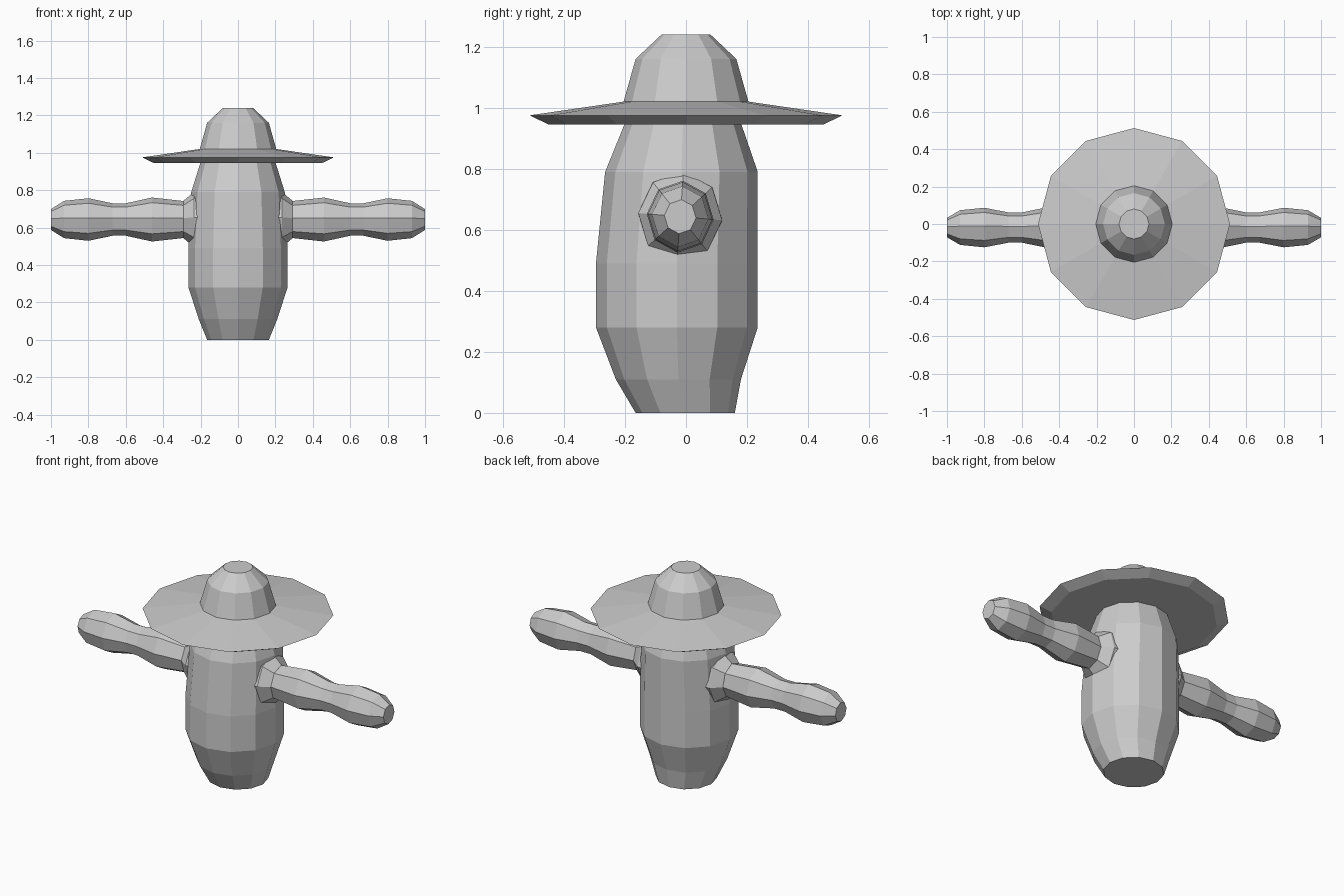
import bpy, bmesh, math

if "Cube" in bpy.data.objects:
    bpy.data.objects.remove(bpy.data.objects["Cube"])

grey = bpy.data.materials.new("plain grey")
grey.diffuse_color = (0.6, 0.6, 0.6, 1)
grey.use_nodes = True
grey.node_tree.nodes["Principled BSDF"].inputs["Base Color"].default_value = grey.diffuse_color


def loft(name, rings, sides, place, phase=0.0):
    """Closed faceted tube; each ring is (position, u centre, v centre, u radius, v radius)."""
    bm = bmesh.new()
    loops = []
    for pos, cu, cv, ru, rv in rings:
        angles = [phase + 2 * math.pi * i / sides for i in range(sides)]
        loops.append([bm.verts.new(place(pos, cu + ru * math.cos(a), cv + rv * math.sin(a)))
                      for a in angles])
    for a, b in zip(loops, loops[1:]):
        for i in range(sides):
            j = (i + 1) % sides
            bm.faces.new((a[i], a[j], b[j], b[i]))
    bm.faces.new(loops[0][::-1])
    bm.faces.new(loops[-1])
    bmesh.ops.recalc_face_normals(bm, faces=bm.faces)
    mesh = bpy.data.meshes.new(name)
    bm.to_mesh(mesh)
    bm.free()
    mesh.materials.append(grey)
    obj = bpy.data.objects.new(name, mesh)
    bpy.context.collection.objects.link(obj)
    return obj


def upright(z, x, y):
    return (x, y, z)


# Barrel body, fuller towards the front: height, half width, front y, back y
body = [(0, 0.165, -0.165, 0.16), (0.11, 0.21, -0.23, 0.18), (0.28, 0.265, -0.295, 0.235),
        (0.49, 0.265, -0.295, 0.235), (0.79, 0.25, -0.265, 0.235), (0.95, 0.2, -0.2, 0.18)]
loft("body", [(z, 0, (f + b) / 2, w, (b - f) / 2) for z, w, f, b in body], 12, upright)

# Hat: wide brim with a bevelled underside, and a tapered crown
brim = [(0.945, 0.45), (0.975, 0.513), (1.02, 0.205)]
crown = [(1.015, 0.206), (1.16, 0.165), (1.24, 0.08)]
for name, profile in (("hat_brim", brim), ("hat_crown", crown)):
    loft(name, [(z, 0, 0, r, r) for z, r in profile], 12, upright)

# Lumpy arms with flared shoulders, mirrored left and right: distance from the middle, radius
arm = [(0.28, 0.098), (0.46, 0.118), (0.6, 0.087), (0.67, 0.087),
       (0.8, 0.114), (0.93, 0.1), (1.0, 0.056)]
shoulder = [(0.16, 0.15), (0.235, 0.148), (0.292, 0.1)]
for side, s in (("right", 1), ("left", -1)):
    def sideways(x, y, z, s=s):
        return (s * x, y, z)
    for part, profile in (("arm", arm), ("shoulder", shoulder)):
        loft(f"{side}_{part}", [(x, -0.019, 0.643, r * 0.93, r) for x, r in profile],
             8, sideways, -0.08)
